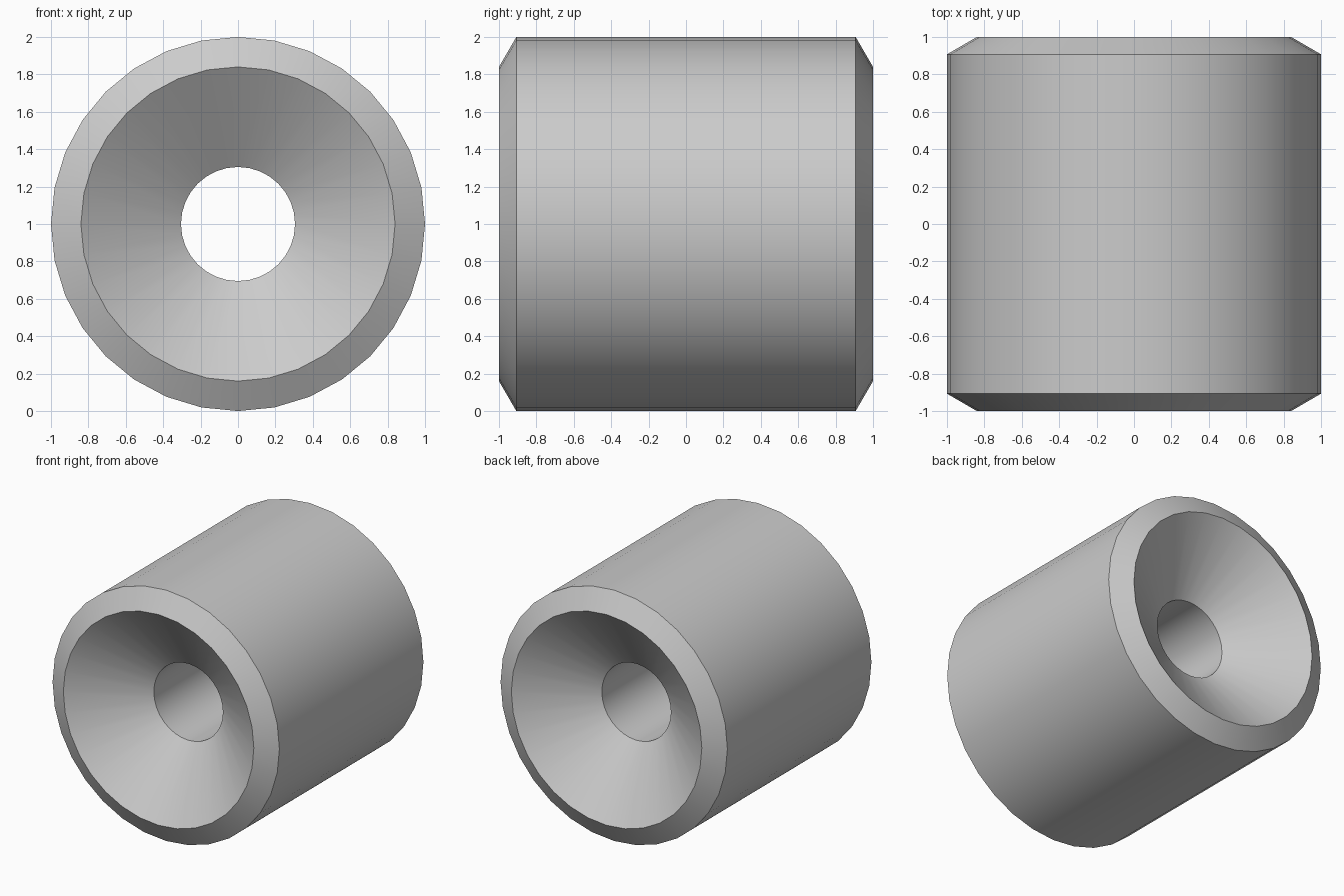
import bpy
import bmesh
from math import cos, sin, pi, radians

if "Cube" in bpy.data.objects:
    bpy.data.objects.remove(bpy.data.objects["Cube"])

SIDES = 32

# Half profile (radius, y), mirrored front to back into a closed loop
front = [(0.305, -0.625), (0.84, -1.0), (1.0, -0.907)]
profile = front + [(r, -y) for r, y in reversed(front)]

# Bead body: profile revolved around the y axis
bm = bmesh.new()
rings = []
for r, y in profile:
    rings.append([bm.verts.new((r * sin(2 * pi * i / SIDES), y,
                                1 + r * cos(2 * pi * i / SIDES)))
                  for i in range(SIDES)])
for k, ring in enumerate(rings):
    nxt = rings[(k + 1) % len(rings)]
    for i in range(SIDES):
        j = (i + 1) % SIDES
        bm.faces.new((ring[i], ring[j], nxt[j], nxt[i]))
bmesh.ops.recalc_face_normals(bm, faces=bm.faces)

mesh = bpy.data.meshes.new("chamfered_roller")
bm.to_mesh(mesh)
bm.free()
roller = bpy.data.objects.new("chamfered_roller", mesh)
bpy.context.collection.objects.link(roller)

# Smooth walls, crisp rims
bpy.context.view_layer.objects.active = roller
roller.select_set(True)
bpy.ops.object.shade_smooth_by_angle(angle=radians(30))
